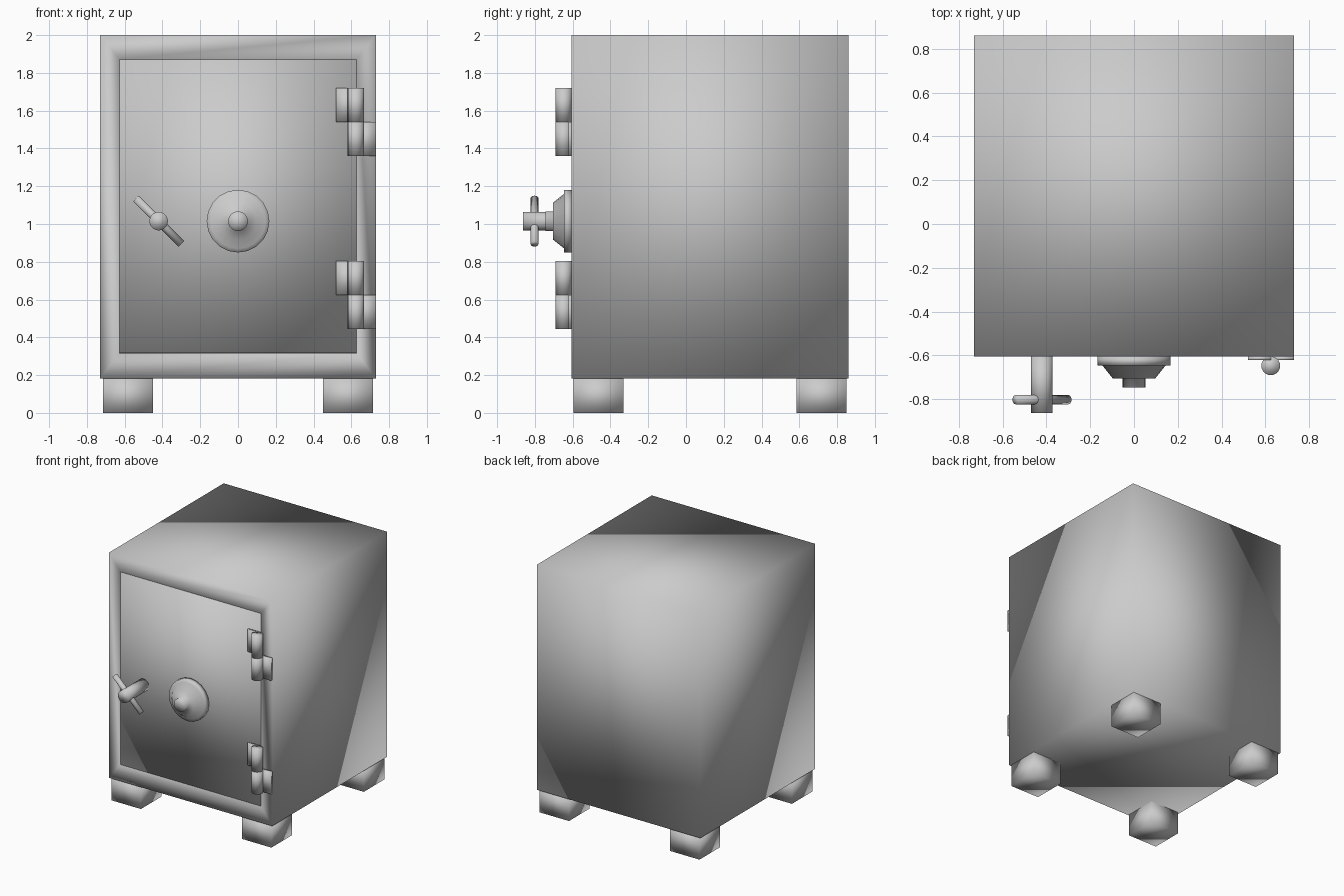
import bpy, bmesh, math
from mathutils import Vector, Matrix

if "Cube" in bpy.data.objects:
    bpy.data.objects.remove(bpy.data.objects["Cube"])

FRONT = -0.605   # y of the front face
MID_Z = 1.015    # height of dial and handle


def finish(name, bm):
    bmesh.ops.recalc_face_normals(bm, faces=bm.faces)
    for f in bm.faces:
        f.smooth = True
    mesh = bpy.data.meshes.new(name)
    bm.to_mesh(mesh)
    bm.free()
    obj = bpy.data.objects.new(name, mesh)
    bpy.context.collection.objects.link(obj)
    return obj


def add_box(bm, lo, hi):
    lo, hi = Vector(lo), Vector(hi)
    m = Matrix.Translation((lo + hi) / 2) @ Matrix.Diagonal((*(hi - lo), 1))
    bmesh.ops.create_cube(bm, size=1, matrix=m)


def add_rod(bm, a, b, radius, sides=20):
    a, b = Vector(a), Vector(b)
    rot = (b - a).to_track_quat('Z', 'Y').to_matrix().to_4x4()
    bmesh.ops.create_cone(bm, cap_ends=True, segments=sides, radius1=radius, radius2=radius,
                          depth=(b - a).length, matrix=Matrix.Translation((a + b) / 2) @ rot)


# Body with a door recess in the front face
bm = bmesh.new()
add_box(bm, (-0.73, FRONT, 0.182), (0.73, 0.86, 2.0))
bm.normal_update()
front = min(bm.faces, key=lambda f: f.calc_center_median().y)
bmesh.ops.inset_region(bm, faces=[front], thickness=0.1)
for v in front.verts:
    v.co.x = math.copysign(0.628, v.co.x)
    v.co.z = 1.872 if v.co.z > 1 else 0.315
bm.normal_update()
bmesh.ops.inset_individual(bm, faces=[front], thickness=0, depth=-0.1)
finish("body", bm)

# Door, flush with the frame
bm = bmesh.new()
add_box(bm, (-0.627, FRONT, 0.316), (0.627, FRONT + 0.09, 1.871))
finish("door", bm)

# Four feet
for side, x in (("left", -0.583), ("right", 0.583)):
    for end, y in (("front", -0.463), ("back", 0.717)):
        bm = bmesh.new()
        add_box(bm, (x - 0.132, y - 0.132, 0), (x + 0.132, y + 0.132, 0.182))
        finish(f"{end}_{side}_foot", bm)

# Combination dial, turned from a profile of (radius, distance from door)
profile = [(0, 0), (0.166, 0), (0.166, 0.04), (0.145, 0.04), (0.097, 0.1),
           (0.052, 0.1), (0.052, 0.14), (0, 0.14)]
bm = bmesh.new()
verts = [bm.verts.new((r, FRONT - d, MID_Z)) for r, d in profile]
edges = [bm.edges.new(p) for p in zip(verts, verts[1:])]
bmesh.ops.spin(bm, geom=verts + edges, cent=(0, 0, MID_Z), axis=(0, 1, 0),
               angle=math.tau, steps=20, use_duplicate=False)
bmesh.ops.remove_doubles(bm, verts=bm.verts, dist=0.0005)
dial = finish("dial", bm)

# Handle: spindle and crossbar
bm = bmesh.new()
add_rod(bm, (-0.42, FRONT + 0.01, MID_Z), (-0.42, -0.862, MID_Z), 0.049)
finish("handle_spindle", bm)
bm = bmesh.new()
h = 0.12
add_rod(bm, (-0.42 - h, -0.802, MID_Z + h), (-0.42 + h, -0.802, MID_Z - h), 0.021)
finish("handle_bar", bm)

# Hinges: a door leaf with its knuckle above a frame leaf with its knuckle
for name, z in (("upper", 1.541), ("lower", 0.624)):
    for part, x, z0, z1 in (("door", 0.52, z, z + 0.18), ("frame", 0.73, z - 0.18, z)):
        bm = bmesh.new()
        add_box(bm, (min(x, 0.625), FRONT - 0.016, z0), (max(x, 0.625), FRONT, z1))
        add_rod(bm, (0.624, -0.647, z0), (0.624, -0.647, z1), 0.043)
        finish(f"{name}_hinge_{part}_leaf", bm)
